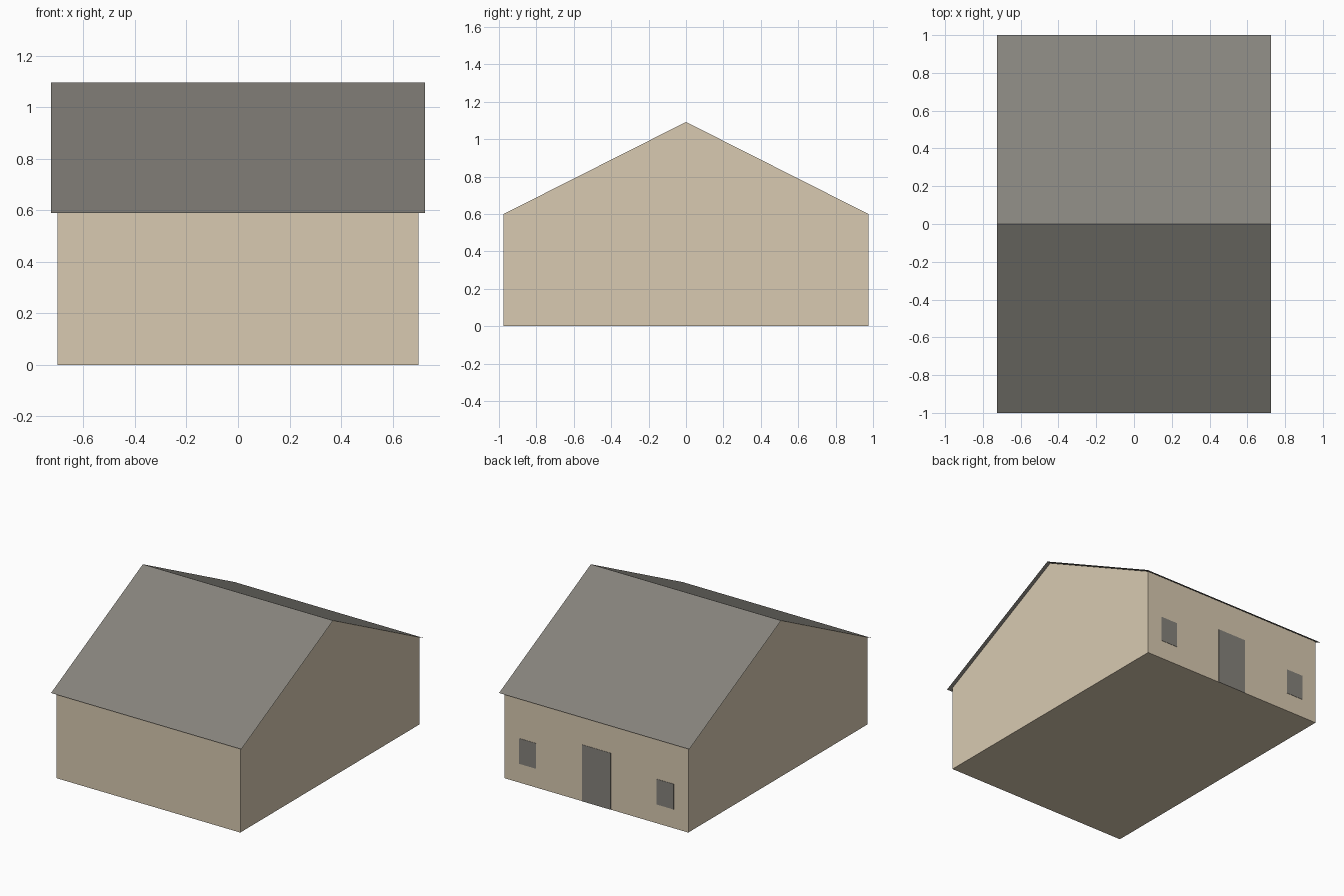
import bpy

if "Cube" in bpy.data.objects:
    bpy.data.objects.remove(bpy.data.objects["Cube"], do_unlink=True)


def make_material(name, rgb):
    mat = bpy.data.materials.new(name)
    mat.use_nodes = True
    mat.diffuse_color = (*rgb, 1)
    for node in mat.node_tree.nodes:
        if node.type == "BSDF_PRINCIPLED":
            node.inputs["Base Color"].default_value = (*rgb, 1)
    return mat


def extrude_profile(name, profile, half_width, mat, closed=True):
    """Sweep a (y, z) profile along x; a closed one gets end caps."""
    n = len(profile)
    verts = [(x, y, z) for x in (-half_width, half_width) for y, z in profile]
    faces = [(i, n + i, n + (i + 1) % n, (i + 1) % n)
             for i in range(n if closed else n - 1)]
    if closed:
        faces += [tuple(range(n)), tuple(reversed(range(n, 2 * n)))]
    mesh = bpy.data.meshes.new(name)
    mesh.from_pydata(verts, [], faces)
    mesh.materials.append(mat)
    obj = bpy.data.objects.new(name, mesh)
    bpy.context.collection.objects.link(obj)
    return obj


beige = make_material("beige wall", (0.69, 0.59, 0.44))
grey = make_material("warm grey", (0.238, 0.227, 0.202))

WALL_Y, EAVE, RIDGE = 0.975, 0.60, 1.095

# House body with gable ends, just under the roof sheet
extrude_profile("house_body",
                [(-WALL_Y, 0), (-WALL_Y, EAVE), (0, RIDGE - 0.003),
                 (WALL_Y, EAVE), (WALL_Y, 0)], 0.70, beige)

# Thin folded roof sheet with a small overhang (ordered so normals face up)
extrude_profile("roof", [(-1, 0.59), (0, RIDGE), (1, 0.59)],
                0.725, grey, closed=False)


# Door and windows as thin plates on the back wall
def wall_plate(name, x, width, bottom, top):
    front, back = WALL_Y + 0.002, WALL_Y - 0.002
    plate = extrude_profile(name, [(back, bottom), (back, top),
                                   (front, top), (front, bottom)],
                            width / 2, grey)
    plate.location.x = x


wall_plate("back_door", 0, 0.22, 0, 0.39)
for side, sign in (("left", 1), ("right", -1)):
    wall_plate(f"{side}_window", sign * 0.525, 0.13, 0.13, 0.305)

# Make every face point outward; the roof sheet should face the sky
for obj in bpy.context.collection.objects:
    if obj.type == "MESH" and obj.name == "roof":
        if obj.data.polygons[0].normal.z < 0:
            obj.data.flip_normals()
